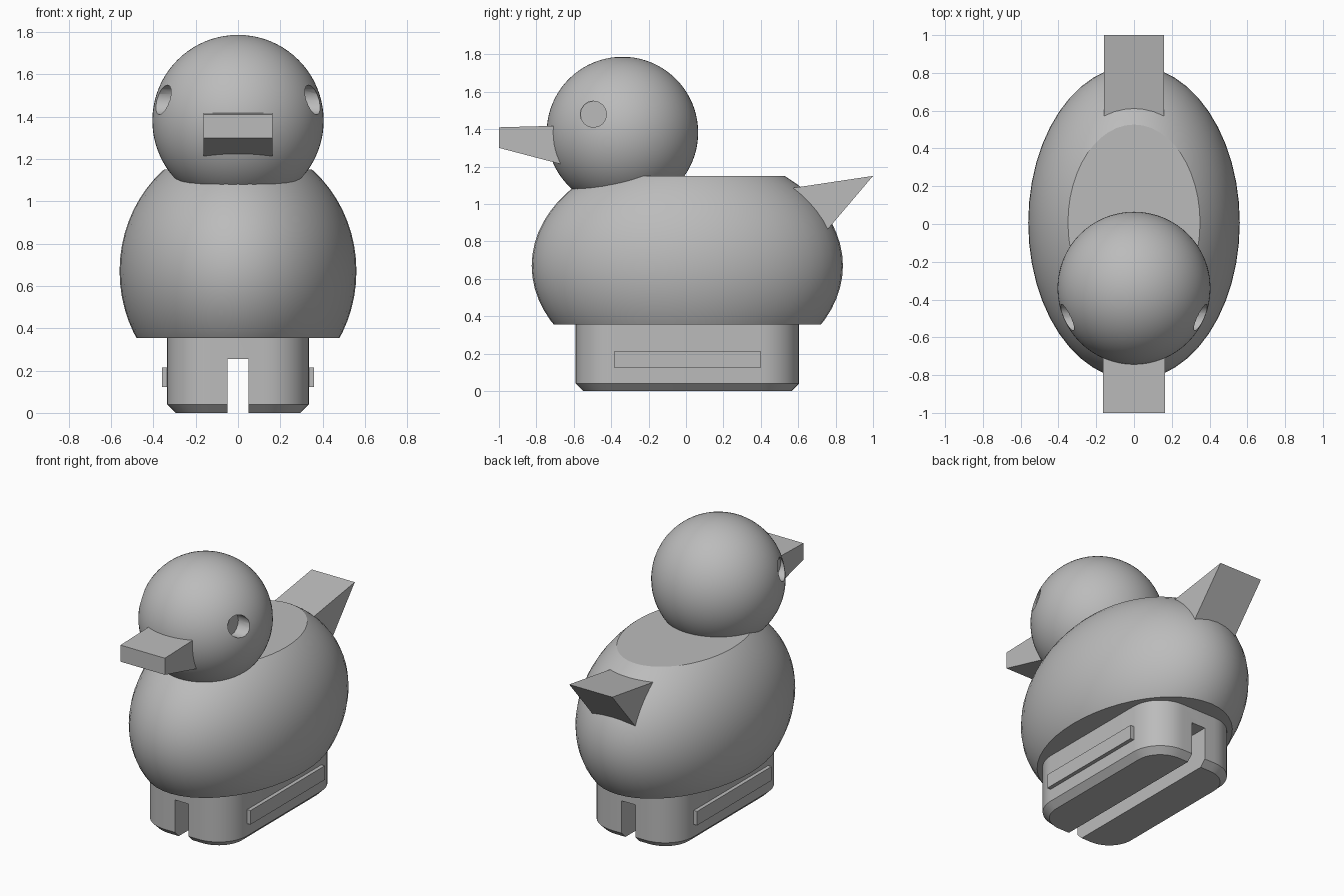
import bpy, bmesh, math
from mathutils import Matrix, Vector

if "Cube" in bpy.data.objects:
    bpy.data.objects.remove(bpy.data.objects["Cube"])

grey = bpy.data.materials.new("plain_grey")
grey.diffuse_color = (0.5, 0.5, 0.5, 1)
grey.use_nodes = True
grey.node_tree.nodes["Principled BSDF"].inputs["Base Color"].default_value = grey.diffuse_color
CY = 0.007  # shared centre of body and base along y


def finish(name, bm, smooth=None):
    bmesh.ops.recalc_face_normals(bm, faces=bm.faces)
    me = bpy.data.meshes.new(name)
    bm.to_mesh(me)
    bm.free()
    ob = bpy.data.objects.new(name, me)
    bpy.context.collection.objects.link(ob)
    me.materials.append(grey)
    if smooth:
        shade(ob, smooth)
    return ob


def shade(ob, angle):
    bpy.ops.object.select_all(action='DESELECT')
    bpy.context.view_layer.objects.active = ob
    ob.select_set(True)
    bpy.ops.object.shade_smooth_by_angle(angle=math.radians(angle))


def ellipsoid(centre, radii, u, v):
    bm = bmesh.new()
    m = Matrix.Translation(centre) @ Matrix.Diagonal((*radii, 1))
    bmesh.ops.create_uvsphere(bm, u_segments=u, v_segments=v, radius=1, matrix=m)
    return bm


def box(name, lo, hi):
    bm = bmesh.new()
    lo, hi = Vector(lo), Vector(hi)
    m = Matrix.Translation((lo + hi) / 2) @ Matrix.Diagonal((*(hi - lo), 1))
    bmesh.ops.create_cube(bm, size=1, matrix=m)
    return finish(name, bm)


def side_prism(name, profile, half):
    """Extrude a (y, z) outline across x."""
    bm = bmesh.new()
    face = bm.faces.new([bm.verts.new((-half, y, z)) for y, z in profile])
    new = bmesh.ops.extrude_face_region(bm, geom=[face])['geom']
    bmesh.ops.translate(bm, vec=(2 * half, 0, 0),
                        verts=[g for g in new if isinstance(g, bmesh.types.BMVert)])
    return finish(name, bm)


def cut(ob, cutter):
    mod = ob.modifiers.new("cut", 'BOOLEAN')
    mod.operation, mod.object, mod.solver = 'DIFFERENCE', cutter, 'EXACT'
    bpy.context.view_layer.objects.active = ob
    bpy.ops.object.modifier_apply(modifier=mod.name)
    bpy.data.objects.remove(cutter)


# Body: ellipsoid sliced flat at the back and at the underside
bm = ellipsoid((0, CY, 0.67), (0.56, 0.832, 0.615), 48, 32)
for z, up in ((1.15, 1), (0.355, -1)):
    res = bmesh.ops.bisect_plane(bm, geom=bm.verts[:] + bm.edges[:] + bm.faces[:],
                                 plane_co=(0, 0, z), plane_no=(0, 0, up), clear_outer=True)
    bmesh.ops.edgeloop_fill(bm, edges=[e for e in res['geom_cut']
                                       if isinstance(e, bmesh.types.BMEdge)])
finish("body", bm, 25)

# Head with a round socket for each eye
head = finish("head", ellipsoid((0, -0.34, 1.382), (0.405,) * 3, 64, 40))
for side in (-1, 1):
    bm = bmesh.new()
    m = Matrix.Translation((side * 0.41, -0.495, 1.48)) @ Matrix.Rotation(math.pi / 2, 4, 'Y')
    bmesh.ops.create_cone(bm, cap_ends=True, segments=16, radius1=0.07, radius2=0.07,
                          depth=0.22, matrix=m)
    cut(head, finish("eye_cutter", bm))
shade(head, 30)

# Beak and tail
side_prism("beak", [(-1, 1.30), (-1, 1.41), (-0.55, 1.422), (-0.55, 1.182)], 0.163)
side_prism("tail", [(1, 1.15), (0.5, 1.075), (0.5, 0.8), (0.69, 0.785)], 0.158)

# Base plug: rounded rectangle with a chamfered foot
bm = bmesh.new()
rings = []
for z, inset in ((0, 0.04), (0.04, 0), (0.38, 0)):
    r, ring = 0.21 - inset, []
    for k, (sx, sy) in enumerate(((1, 1), (-1, 1), (-1, -1), (1, -1))):
        for i in range(11):
            a = (k + i / 10) * math.pi / 2
            ring.append(bm.verts.new((sx * 0.125 + r * math.cos(a),
                                      CY + sy * 0.387 + r * math.sin(a), z)))
    rings.append(ring)
n = len(rings[0])
for a, b in zip(rings, rings[1:]):
    for i in range(n):
        j = (i + 1) % n
        bm.faces.new((a[i], a[j], b[j], b[i]))
bm.faces.new(rings[0])
bm.faces.new(rings[-1])
base = finish("base", bm)
cut(base, box("slot_cutter", (-0.05, -1, -0.1), (0.05, 1, 0.255)))
shade(base, 30)

# Side grip ridges
for name, s in (("left_ridge", -1), ("right_ridge", 1)):
    xs = sorted((s * 0.32, s * 0.36))
    box(name, (xs[0], -0.383, 0.122), (xs[1], 0.397, 0.215))
